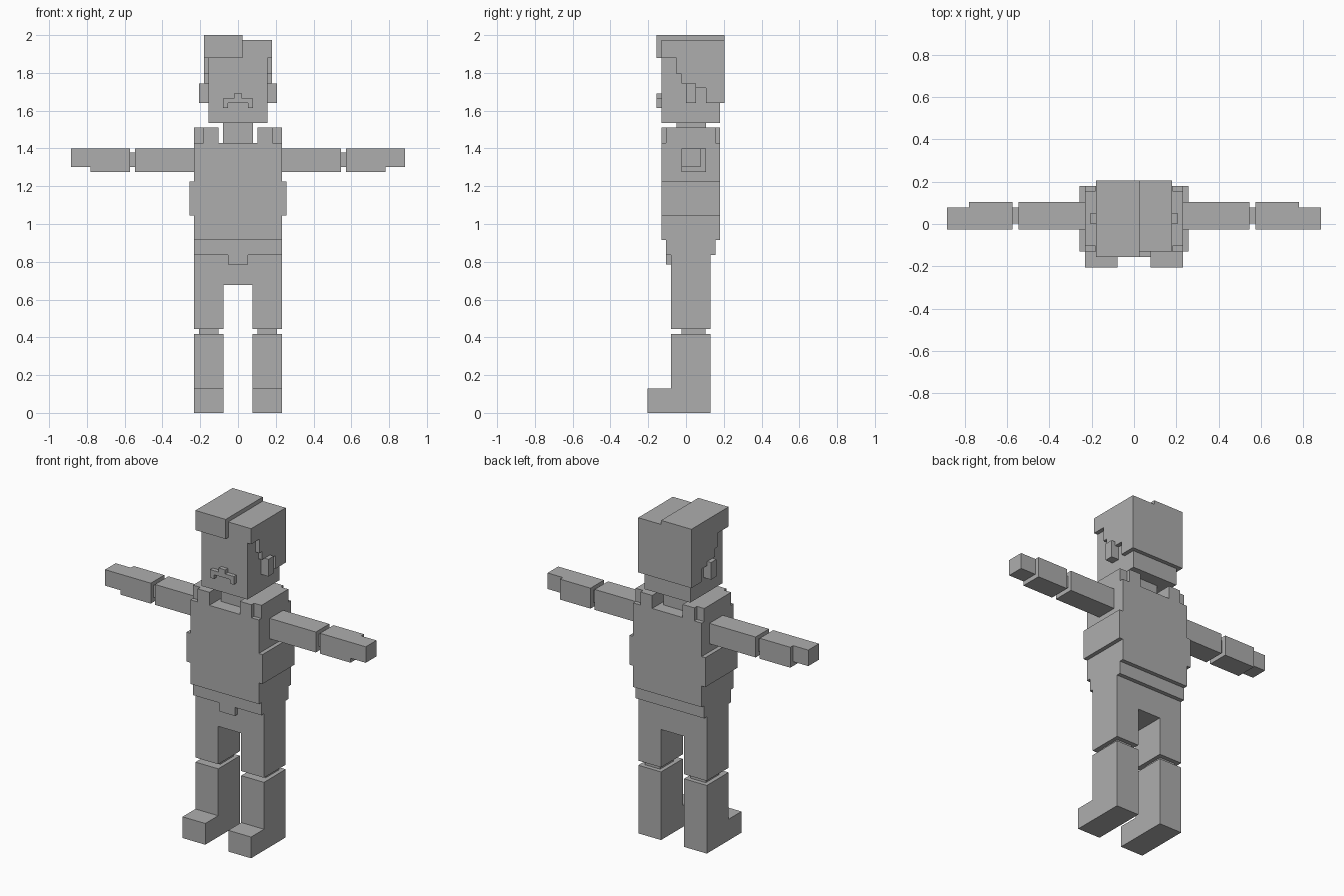
import bpy, bmesh

grey = bpy.data.materials.new("neutral grey")
grey.diffuse_color = (0.42, 0.42, 0.42, 1)


def prism(name, points, axis, a, b):
    """Extrude a flat outline: axis 'y' takes (x, z) points, axis 'x' takes (y, z)."""
    bm = bmesh.new()
    place = (lambda p: (p[0], a, p[1])) if axis == 'y' else (lambda p: (a, p[0], p[1]))
    face = bm.faces.new([bm.verts.new(place(p)) for p in points])
    ext = bmesh.ops.extrude_face_region(bm, geom=[face])
    step = (0, b - a, 0) if axis == 'y' else (b - a, 0, 0)
    bmesh.ops.translate(bm, vec=step,
                        verts=[g for g in ext['geom'] if isinstance(g, bmesh.types.BMVert)])
    bmesh.ops.recalc_face_normals(bm, faces=bm.faces)
    mesh = bpy.data.meshes.new(name)
    bm.to_mesh(mesh)
    bm.free()
    mesh.materials.append(grey)
    obj = bpy.data.objects.new(name, mesh)
    bpy.context.collection.objects.link(obj)
    return obj


def box(name, x, y, z):
    return prism(name, [(x[0], z[0]), (x[1], z[0]), (x[1], z[1]), (x[0], z[1])], 'y', *y)


def mirrored(half):
    """Complete a left-right symmetric outline from its right half."""
    return half + [(-x, z) for x, z in reversed(half)]


# Head and neck
box("head", (-0.155, 0.155), (-0.13, 0.18), (1.535, 1.88))
box("neck", (-0.08, 0.08), (-0.05, 0.105), (1.43, 1.535))
prism("moustache", mirrored([(0.022, 1.69), (0.022, 1.665), (0.08, 1.665), (0.08, 1.615),
                             (0.053, 1.615), (0.053, 1.64)]), 'y', -0.155, -0.13)

# Hair with a side parting: raised fringe on one side
box("hair_fringe", (-0.18, 0.025), (-0.155, 0.205), (1.88, 2.0))
box("hair_crown", (0.025, 0.18), (-0.13, 0.205), (1.88, 1.975))
box("hair_back", (-0.155, 0.155), (0.18, 0.205), (1.64, 1.88))
hair_side = [(-0.05, 1.88), (0.205, 1.88), (0.205, 1.64), (0.105, 1.64), (0.105, 1.72),
             (0, 1.72), (0, 1.745), (-0.025, 1.745), (-0.025, 1.795), (-0.05, 1.795)]

# Torso with wider middle band
prism("torso", mirrored([(0.232, 1.43), (0.232, 1.225), (0.257, 1.225), (0.257, 1.045),
                         (0.232, 1.045), (0.232, 0.915)]), 'y', -0.13, 0.18)

# Belt, and trousers with open legs
prism("belt", mirrored([(0.232, 0.915), (0.232, 0.837)]), 'y', -0.105, 0.155)
box("belt_flap", (-0.052, 0.052), (-0.105, -0.08), (0.785, 0.837))
prism("trousers", mirrored([(0.232, 0.837), (0.232, 0.445), (0.078, 0.445), (0.078, 0.677)]),
      'y', -0.08, 0.13)

for side, s in (("right", 1), ("left", -1)):
    def part(name, x, y, z):
        return box(f"{side}_{name}", sorted((s * x[0], s * x[1])), y, z)

    prism(f"{side}_hair_side", hair_side, 'x', s * 0.155, s * 0.18)
    part("ear", (0.155, 0.206), (0, 0.052), (1.64, 1.745))

    # Shoulders either side of the collar opening
    part("collar_strap", (0.103, 0.182), (-0.13, 0.18), (1.43, 1.51))
    part("shoulder", (0.182, 0.232), (-0.105, 0.155), (1.43, 1.51))

    # Arm
    part("upper_arm", (0.232, 0.545), (-0.025, 0.105), (1.275, 1.4))
    part("elbow", (0.545, 0.573), (0.003, 0.078), (1.303, 1.378))
    part("forearm", (0.573, 0.78), (-0.025, 0.105), (1.275, 1.4))
    part("hand", (0.78, 0.883), (-0.025, 0.078), (1.302, 1.4))

    # Leg: knee joint, then shin and foot as one L-shaped profile
    part("knee", (0.103, 0.206), (-0.025, 0.103), (0.417, 0.445))
    prism(f"{side}_shin_and_foot", [(0.13, 0), (0.13, 0.417), (-0.08, 0.417), (-0.08, 0.13),
                                    (-0.205, 0.13), (-0.205, 0)], 'x', s * 0.078, s * 0.232)
